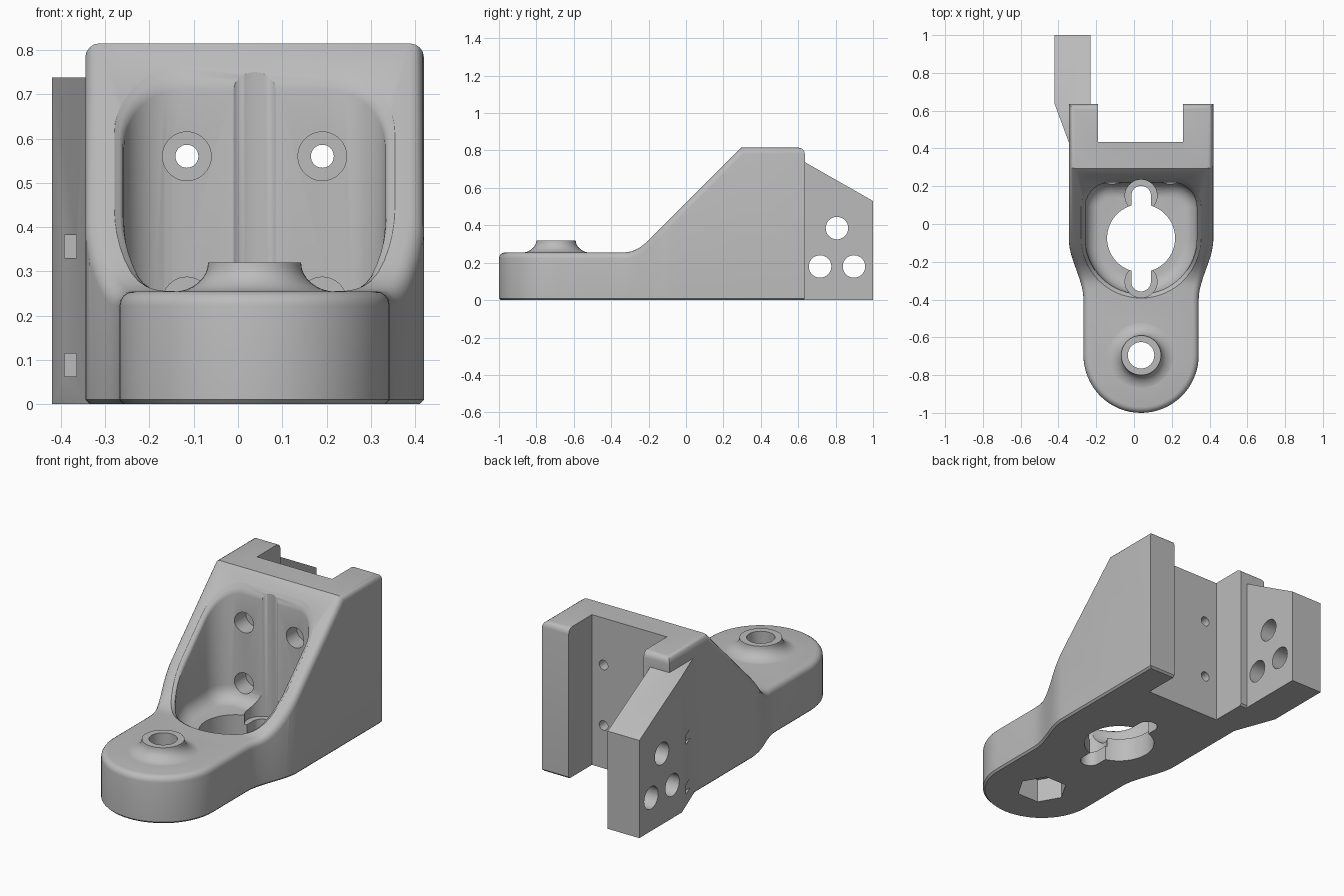
import bpy, bmesh
from math import sin, cos, pi, radians
from mathutils import Vector

cube = bpy.data.objects.get("Cube")
if cube:
    bpy.data.objects.remove(cube, do_unlink=True)

CX = 0.0375          # centre line of the bracket
BOSS_Y = -0.695      # centre of the rounded nose
BORE_Y = -0.075      # centre of the large floor opening

grey = bpy.data.materials.new("plain_grey")
grey.use_nodes = True
grey.diffuse_color = (0.5, 0.5, 0.5, 1)
grey.node_tree.nodes["Principled BSDF"].inputs["Base Color"].default_value = (0.5, 0.5, 0.5, 1)


def make_object(name, bm):
    bmesh.ops.recalc_face_normals(bm, faces=bm.faces[:])
    mesh = bpy.data.meshes.new(name)
    bm.to_mesh(mesh)
    bm.free()
    mesh.materials.append(grey)
    obj = bpy.data.objects.new(name, mesh)
    bpy.context.scene.collection.objects.link(obj)
    return obj


def loft(name, rings):
    """Closed solid through rings with equal point counts."""
    bm = bmesh.new()
    loops = [[bm.verts.new(p) for p in ring] for ring in rings]
    n = len(loops[0])
    for a, b in zip(loops, loops[1:]):
        for i in range(n):
            j = (i + 1) % n
            bm.faces.new((a[i], a[j], b[j], b[i]))
    bm.faces.new(loops[0][::-1])
    bm.faces.new(loops[-1])
    return make_object(name, bm)


def circle(centre, r, axis="Z", n=48):
    pts = []
    for i in range(n):
        u, v = r * cos(2 * pi * i / n), r * sin(2 * pi * i / n)
        offset = {"X": (0, u, v), "Y": (u, 0, v), "Z": (u, v, 0)}[axis]
        pts.append(Vector(centre) + Vector(offset))
    return pts


def rod(name, start, end, r, axis="Z", n=48):
    return loft(name, [circle(start, r, axis, n), circle(end, r, axis, n)])


def box(name, x0, x1, y0, y1, z0, z1):
    plan = [(x0, y0), (x1, y0), (x1, y1), (x0, y1)]
    return loft(name, [[(x, y, z) for x, y in plan] for z in (z0, z1)])


def combine(target, tool, operation="DIFFERENCE"):
    mod = target.modifiers.new("combine", "BOOLEAN")
    mod.operation, mod.solver, mod.object = operation, "EXACT", tool
    bpy.ops.object.select_all(action="DESELECT")
    bpy.context.view_layer.objects.active = target
    target.select_set(True)
    bpy.ops.object.modifier_apply(modifier=mod.name)
    bpy.data.objects.remove(tool, do_unlink=True)


def height(y):
    """Top of the body: flat nose, blended ramp, flat back."""
    if y < -0.33:
        return 0.255
    if y < -0.2:
        return 0.255 + 0.065 * ((y + 0.33) / 0.13) ** 2
    return min(0.52 + y, 0.815)


def half_width(y):
    t = min(max((y + 0.4) / 0.32, 0), 1)
    return 0.305 + 0.0775 * t * t * (3 - 2 * t)


# Body: plan outline with a stepped top, then rounded rims
stations = [-0.45, -0.4] + [-0.37 + 0.02 * i for i in range(15)] + [-0.05, 0.295, 0.635]
right = [(CX + half_width(y), y) for y in reversed(stations)]
left = [(CX - half_width(y), y) for y in stations]
nose = [(CX + 0.305 * cos(pi * i / 32), BOSS_Y - 0.305 * sin(pi * i / 32)) for i in range(33)]
outline = right + nose + left
n, total = len(stations), len(outline)
bm = bmesh.new()
low = [bm.verts.new((x, y, 0)) for x, y in outline]
top = [bm.verts.new((x, y, height(y))) for x, y in outline]
bm.faces.new(low[::-1])
bm.faces.new(top[n - 1:total - n + 1])
for k in range(n - 1):
    r, l = n - 1 - k, total - n + k
    bm.faces.new((top[r], top[r - 1], top[l + 1], top[l]))
for i in range(total):
    j = (i + 1) % total
    bm.faces.new((low[i], low[j], top[j], top[i]))
bmesh.ops.recalc_face_normals(bm, faces=bm.faces[:])
rim = [bm.edges.get((top[i], top[(i + 1) % total])) for i in range(total)]
bmesh.ops.bevel(bm, geom=rim, offset=0.032, offset_type="OFFSET", segments=4,
                profile=0.5, affect="EDGES", clamp_overlap=False)
foot = [e for e in bm.edges if all(v.co.z < 1e-5 for v in e.verts)]
bmesh.ops.bevel(bm, geom=foot, offset=0.01, offset_type="OFFSET", segments=1,
                profile=0.5, affect="EDGES", clamp_overlap=False)
body = make_object("bracket_body", bm)

# Boss with a flared foot on the nose
flare = [(0.185, 0.2)]
for i in range(9):
    a = pi / 2 * i / 8
    flare.append((0.185 - 0.08 * sin(a), 0.254 + 0.066 * (1 - cos(a))))
combine(body, loft("boss", [circle((CX, BOSS_Y, z), r) for r, z in flare]), "UNION")


# Pocket: filleted floor, straight wall, rounded rim following the ramp
def pocket_ring(o, z_at):
    pts = []
    for i in range(33):
        a = pi + pi * i / 32
        pts.append((CX + (0.295 + o) * cos(a), BORE_Y + (0.295 + o) * sin(a)))
    for side, start in ((1, 0), (-1, pi / 2)):
        for i in range(11):
            a = start + pi / 2 * i / 10
            pts.append((CX + side * 0.165 + (0.13 + o) * cos(a), 0.09 + (0.13 + o) * sin(a)))
    return [(x, y, z_at(y)) for x, y in pts]


rings = []
for i in range(7):
    a = pi / 2 * i / 6
    rings.append(pocket_ring(0.08 * (sin(a) - 1), lambda y: 0.13 + 0.08 * (1 - cos(a))))
for degrees in (0, 25, 50, 72):
    b = radians(degrees)
    rings.append(pocket_ring(0.03 * (1 - cos(b)), lambda y: height(y) - 0.03 * (1 - sin(b))))
rings.append(pocket_ring(0.03, lambda y: height(y) + 0.01))
rings.append(pocket_ring(0.03, lambda y: 1.0))
combine(body, loft("pocket_cutter", rings))

# Floor opening with a key slot and wider grooves at both slot ends
combine(body, rod("bore_cutter", (CX, BORE_Y, -0.1), (CX, BORE_Y, 0.2), 0.18, n=64))
slot = []
for y, start in ((0.15, 0), (-0.305, pi)):
    for i in range(17):
        a = start + pi * i / 16
        slot.append((CX + 0.052 * cos(a), y + 0.052 * sin(a)))
combine(body, loft("slot_cutter", [[(x, y, z) for x, y in slot] for z in (-0.1, 0.2)]))
for y in (0.15, -0.305):
    combine(body, rod("groove_cutter", (CX, y, 0.08), (CX, y, 1.0), 0.085))

# Bolt hole through the boss, hexagonal nut recess underneath
combine(body, rod("bolt_cutter", (CX, BOSS_Y, -0.1), (CX, BOSS_Y, 0.5), 0.07))
combine(body, rod("nut_cutter", (CX, BOSS_Y, -0.1), (CX, BOSS_Y, 0.13), 0.13, n=6))

# Rear channel and four counterbored screw holes
combine(body, box("channel_cutter", -0.19, 0.26, 0.435, 0.8, -0.1, 1.0))
for side in (-1, 1):
    for z in (0.232, 0.56):
        x = CX + side * 0.153
        combine(body, rod("screw_cutter", (x, 0.1, z), (x, 0.5, z), 0.026, "Y", 32))
        combine(body, rod("counterbore_cutter", (x, 0.1, z), (x, 0.31, z), 0.055, "Y", 40))

# Side arm: tapered wedge along the body, then a sloping plate
bm = bmesh.new()
plan = [(-0.33, 0.392), (-0.42, 0.635), (-0.42, 1), (-0.23, 1), (-0.23, 0.635), (-0.23, 0.392)]
low = [bm.verts.new((x, y, 0)) for x, y in plan]
top = [bm.verts.new((x, y, 0.53 if y == 1 else 0.738)) for x, y in plan]
bm.faces.new(low[::-1])
bm.faces.new([top[i] for i in (0, 1, 4, 5)])
bm.faces.new(top[1:5])
for i in range(6):
    j = (i + 1) % 6
    bm.faces.new((low[i], low[j], top[j], top[i]))
arm = make_object("side_arm", bm)
for y, z in ((0.807, 0.385), (0.717, 0.18), (0.898, 0.18)):
    combine(arm, rod("arm_hole_cutter", (-0.6, y, z), (0, y, z), 0.06, "X"))
combine(body, arm, "UNION")

# Small slots in the wedge face
for z in (0.062, 0.33):
    combine(body, box("tie_slot_cutter", -0.392, -0.365, 0.42, 0.63, z, z + 0.052))

bpy.ops.object.select_all(action="DESELECT")
body.select_set(True)
bpy.context.view_layer.objects.active = body
bpy.ops.object.shade_smooth_by_angle(angle=radians(32))
